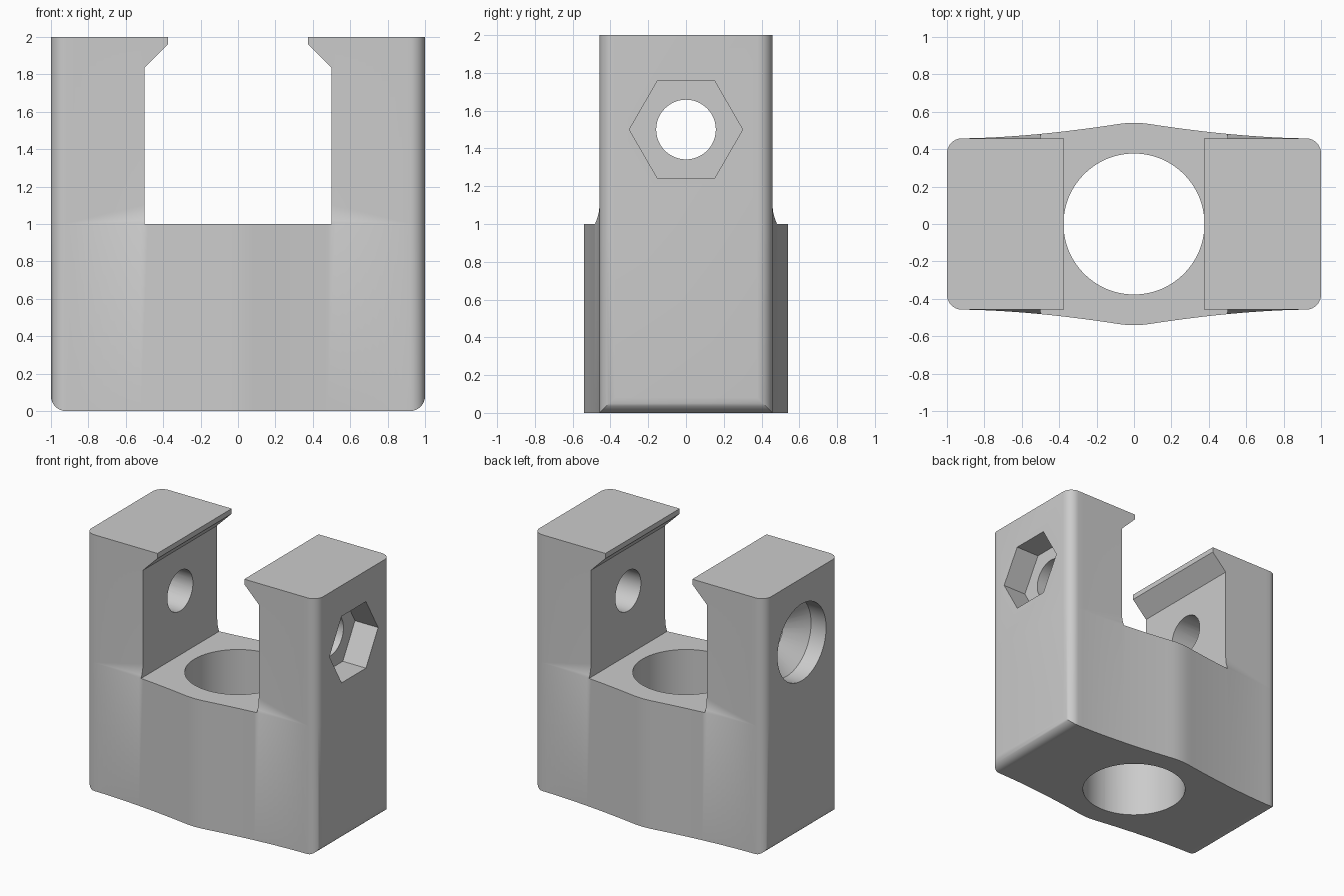
import bpy, bmesh, math
from mathutils import Matrix

if "Cube" in bpy.data.objects:
    bpy.data.objects.remove(bpy.data.objects["Cube"], do_unlink=True)

HALF, DEPTH, R = 1.0, 0.458, 0.08      # half width, half depth, corner radius
FLAT = HALF - R                        # where the side bulge starts
DECK, AXIS = 1.0, 1.5                  # saddle height, cross bolt height

grey = bpy.data.materials.new("light_grey")
grey.use_nodes = True
grey.diffuse_color = (0.6, 0.6, 0.6, 1)
grey.node_tree.nodes["Principled BSDF"].inputs["Base Color"].default_value = (0.6, 0.6, 0.6, 1)


def make_object(name, bm):
    bmesh.ops.recalc_face_normals(bm, faces=bm.faces)
    mesh = bpy.data.meshes.new(name)
    bm.to_mesh(mesh)
    bm.free()
    mesh.materials.append(grey)
    obj = bpy.data.objects.new(name, mesh)
    bpy.context.collection.objects.link(obj)
    return obj


def loft(name, rings):
    """Skin a stack of closed rings and cap both ends."""
    bm = bmesh.new()
    loops = [[bm.verts.new(p) for p in ring] for ring in rings]
    n = len(loops[0])
    for a, b in zip(loops, loops[1:]):
        for i in range(n):
            j = (i + 1) % n
            bm.faces.new((a[i], a[j], b[j], b[i]))
    bm.faces.new(loops[0])
    bm.faces.new(loops[-1])
    return make_object(name, bm)


def bore(name, stations, sides, along_x=True):
    """Turned cutter: stations are (position, radius) along its axis."""
    rings = []
    for pos, r in stations:
        ring = []
        for i in range(sides):
            a = math.tau * i / sides
            u, v = r * math.cos(a), r * math.sin(a)
            ring.append((pos, u, AXIS + v) if along_x else (u, v, pos))
        rings.append(ring)
    return loft(name, rings)


def boolean(obj, tool, operation):
    tool.hide_render = True
    mod = obj.modifiers.new(tool.name, 'BOOLEAN')
    mod.object, mod.operation, mod.solver = tool, operation, 'EXACT'
    bpy.context.view_layer.objects.active = obj
    bpy.ops.object.modifier_apply(modifier=mod.name)
    bpy.data.objects.remove(tool, do_unlink=True)


def bulge(x):
    """Extra depth of the sides, peaking in a softened ridge at x = 0."""
    t = max(0.0, (FLAT - abs(x)) / FLAT)
    soft = 0.007 * max(0.0, 1 - abs(x) / 0.08) ** 2
    return 0.09 * t ** 1.7 - soft


# Plan outline: one quarter, then mirrored round
quarter = [(FLAT + R * math.cos(a), DEPTH - R + R * math.sin(a))
           for a in (math.pi / 2 * i / 8 for i in range(9))]
quarter += [(FLAT * (1 - i / 23), DEPTH) for i in range(1, 23)]
quarter += [(0.0, DEPTH)]
half = quarter + [(-x, y) for x, y in reversed(quarter[:-1])]
outline = half + [(-x, -y) for x, y in half]


def ring_at(z, fade):
    """Outline at height z; fade 0..1 blends the bulge away above the deck."""
    ring = []
    for x, y in outline:
        rise = 0.1 * max(0.0, FLAT - abs(x)) / (FLAT - 0.5)
        extra = bulge(x) * (1 - fade) ** 2
        ring.append((x, y + math.copysign(extra, y), z + fade * (rise + 0.004)))
    return ring


# Body with bulged sides that fade into the two towers
rings = [ring_at(-0.1, 0)] + [ring_at(DECK, i / 5) for i in range(6)]
rings.append([(x, y, 2.1) for x, y in outline])
body = loft("clevis_body", rings)

# Front silhouette: rounded bottom corners, slot and hooked lips
side = [(FLAT + R * math.sin(a), R - R * math.cos(a))
        for a in (math.pi / 2 * i / 8 for i in range(9))]
side += [(1.001, 0.09), (1.001, 2), (0.375, 2), (0.375, 1.96), (0.5, 1.835), (0.5, DECK)]
shape = side + [(-x, z) for x, z in reversed(side)]
silhouette = loft("silhouette", [[(x, y, z) for x, z in shape] for y in (-0.8, 0.8)])
boolean(body, silhouette, 'INTERSECT')

# Vertical bore, cross bolt hole, nut pocket and countersunk head recess
boolean(body, bore("main_bore", [(-0.2, 0.377), (1.3, 0.377)], 64, False), 'DIFFERENCE')
boolean(body, bore("bolt_hole", [(-1.2, 0.158), (1.2, 0.158)], 48), 'DIFFERENCE')
boolean(body, bore("nut_pocket", [(0.8, 0.3), (1.2, 0.3)], 6), 'DIFFERENCE')
boolean(body, bore("head_recess", [(-1.2, 0.3), (-0.87, 0.3), (-0.72, 0.15)], 48), 'DIFFERENCE')

# Smooth rounded surfaces, keep machined edges sharp
bpy.ops.object.select_all(action='DESELECT')
body.select_set(True)
bpy.context.view_layer.objects.active = body
bpy.ops.object.shade_smooth_by_angle(angle=math.radians(30))
